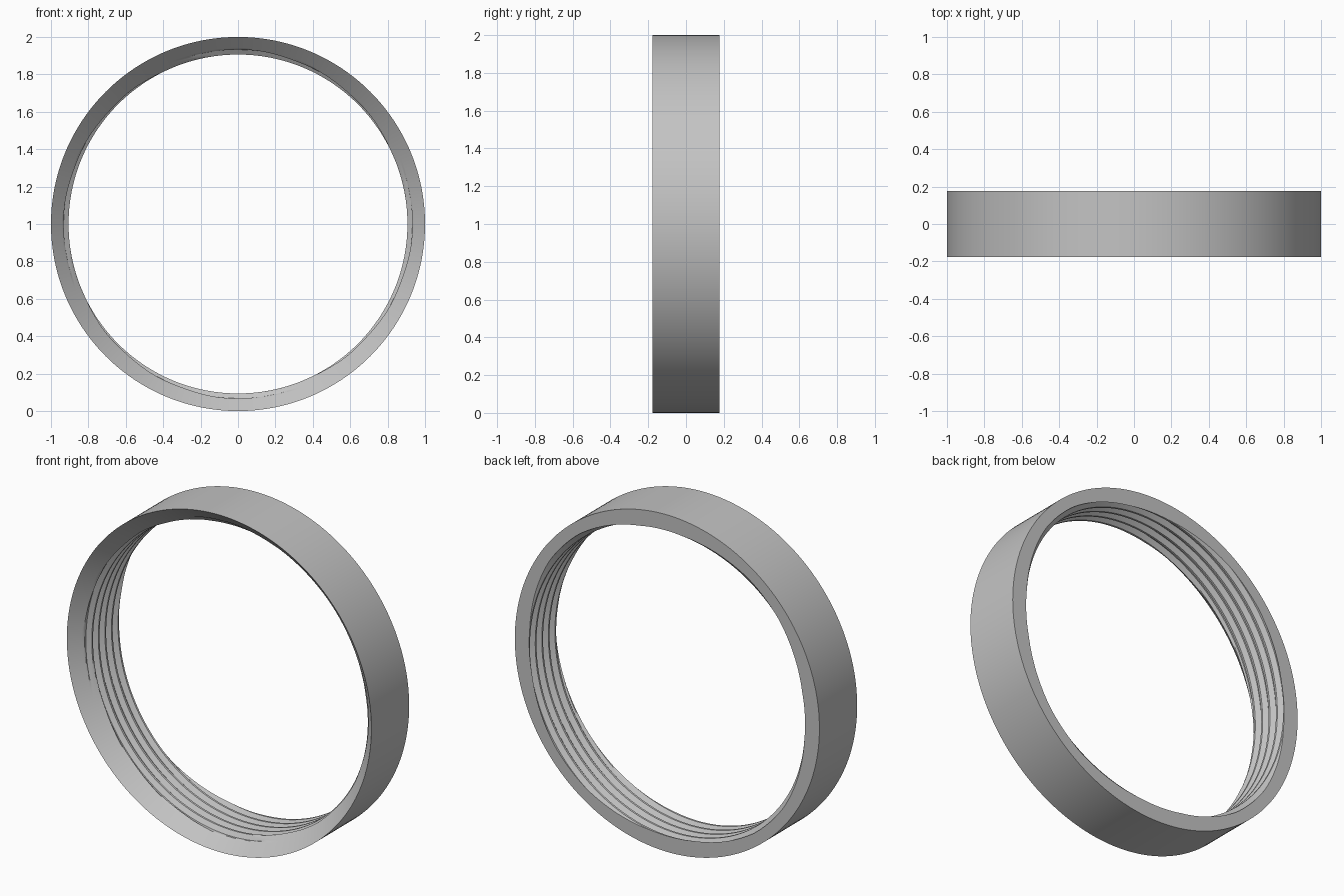
import bpy, bmesh, math

cube = bpy.data.objects.get("Cube")
if cube:
    bpy.data.objects.remove(cube)

OUTER, ROOT, CREST = 1.0, 0.932, 0.906   # radii
HALF = 0.177                             # half of the ring's width
PITCH, STARTS = 0.0615, 4                # four-start internal thread
ORIGIN = -0.107                          # thread phase at the top
SEGMENTS = 192
# one thread tooth: (distance along the axis, radius)
TOOTH = [(0, ROOT), (0.012, ROOT), (0.030, CREST), (0.042, CREST), (PITCH, ROOT)]


def thread_radius(turn, y):
    d = (y - ORIGIN - turn * STARTS * PITCH) % PITCH
    for (d0, r0), (d1, r1) in zip(TOOTH, TOOTH[1:]):
        if d <= d1:
            return r0 + (r1 - r0) * (d - d0) / (d1 - d0)
    return ROOT


def cone_radius(y):
    return OUTER - (y + HALF)


# rows that follow the thread, with each flank split in three
steps = []
for (d0, _), (d1, _) in zip(TOOTH, TOOTH[1:]):
    steps += [d0 + (d1 - d0) * i / 3 for i in range(3)]
rows = [ORIGIN + k * PITCH + d for k in range(-6, 6) for d in steps]

bm = bmesh.new()
columns = []
for s in range(SEGMENTS + 1):
    turn = s / SEGMENTS
    a = turn * math.tau
    section = [(HALF, OUTER), (-HALF, OUTER)]
    for row in rows:
        y = min(max(row + turn * STARTS * PITCH, -HALF), HALF)
        section.append((y, max(thread_radius(turn, y), cone_radius(y))))
    y = HALF
    section.append((y, thread_radius(turn, y)))
    columns.append([bm.verts.new((r * math.sin(a), y, 1 + r * math.cos(a)))
                    for y, r in section])

for c0, c1 in zip(columns, columns[1:]):
    n = len(c0)
    for i in range(n):
        j = (i + 1) % n
        bm.faces.new((c0[i], c0[j], c1[j], c1[i]))

bmesh.ops.remove_doubles(bm, verts=bm.verts, dist=0.0002)
bmesh.ops.recalc_face_normals(bm, faces=bm.faces)

mesh = bpy.data.meshes.new("threaded_ring")
bm.to_mesh(mesh)
bm.free()
ring = bpy.data.objects.new("threaded_ring", mesh)
bpy.context.collection.objects.link(ring)

# plain grey finish
grey = bpy.data.materials.new("light_grey")
grey.use_nodes = True
color = (0.55, 0.55, 0.55, 1)
grey.diffuse_color = color
grey.node_tree.nodes["Principled BSDF"].inputs["Base Color"].default_value = color
mesh.materials.append(grey)

bpy.ops.object.select_all(action="DESELECT")
ring.select_set(True)
bpy.context.view_layer.objects.active = ring
bpy.ops.object.shade_smooth_by_angle(angle=math.radians(25))
